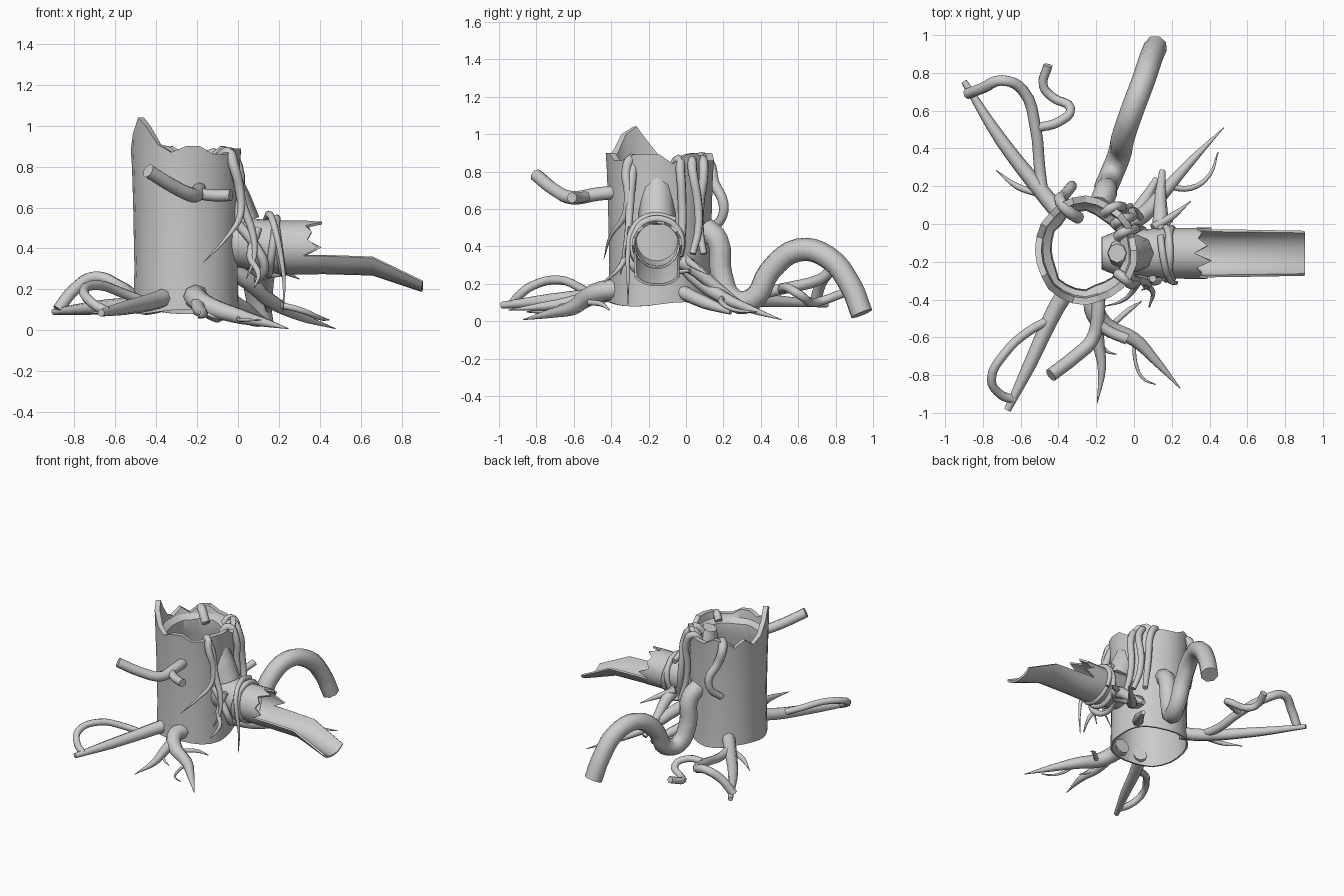
import bpy, bmesh, math, random
from math import sin, cos, pi

random.seed(4)
CX, CY = -0.255, -0.14


def finish(ob, angle=35):
    bpy.ops.object.select_all(action='DESELECT')
    ob.select_set(True)
    bpy.context.view_layer.objects.active = ob
    if ob.type == 'CURVE':
        bpy.ops.object.convert(target='MESH')
    for m in list(ob.modifiers):
        bpy.ops.object.modifier_apply(modifier=m.name)
    bpy.ops.object.shade_smooth_by_angle(angle=math.radians(angle))


def tube(name, r, pts, taper=None):
    """Round limb through (x, y, z) points; taper = end radius factor."""
    cu = bpy.data.curves.new(name, 'CURVE')
    cu.dimensions = '3D'
    cu.bevel_depth = r
    cu.bevel_resolution = 2
    cu.resolution_u = 4
    cu.use_fill_caps = True
    sp = cu.splines.new('BEZIER')
    sp.bezier_points.add(len(pts) - 1)
    for i, (b, p) in enumerate(zip(sp.bezier_points, pts)):
        b.co = p
        b.handle_left_type = b.handle_right_type = 'AUTO'
        t = i / (len(pts) - 1)
        b.radius = 1 if taper is None else 1 + (taper - 1) * t ** 2.3
    ob = bpy.data.objects.new(name, cu)
    bpy.context.collection.objects.link(ob)
    finish(ob, 62)
    return ob


def mesh_object(name, bm):
    bmesh.ops.recalc_face_normals(bm, faces=bm.faces)
    me = bpy.data.meshes.new(name)
    bm.to_mesh(me)
    bm.free()
    ob = bpy.data.objects.new(name, me)
    bpy.context.collection.objects.link(ob)
    return ob


# Hollow trunk: outer bark, jagged rim, inner ledge, open bottom
N = 24
wob = [1 + random.uniform(-0.025, 0.025) for _ in range(N)]
rim = [random.choice((0.84, 0.86, 0.89, 0.9)) for _ in range(N)]
rim[12:18] = [0.88, 0.96, 1.04, 1.0, 0.91, 0.87]
bm = bmesh.new()
profile = [(0.262, 0.09), (0.256, 0.3), (0.262, 0.6), (0.268, 0.8), (0.274, 'rim'),
           (0.24, 'rim'), (0.232, 0.84), (0.197, 0.81), (0.19, 0.72), (0.235, 0.6), (0.25, 0.09)]
rings = []
for r, z in profile:
    ring = []
    for i in range(N):
        a = 2 * pi * i / N
        w = wob[i]
        if r < 0.2:  # ragged hole
            w = 1 + (w - 1) * 3
        zz = rim[i] if z == 'rim' else z + (0.012 * sin(3 * a) if z == 0.09 else 0)
        ring.append(bm.verts.new((CX + r * w * cos(a), CY + r * 1.04 * w * sin(a), zz)))
    rings.append(ring)
for k in range(len(rings)):
    A, B = rings[k], rings[(k + 1) % len(rings)]
    for i in range(N):
        j = (i + 1) % N
        bm.faces.new((A[i], A[j], B[j], B[i]))
finish(mesh_object("trunk", bm), 30)

# Hollow side log with broken end, its lower part running out as a chute
M = 20
LY = -0.155
bm = bmesh.new()
stations = [(-0.16, 0.47, 0.075), (-0.08, 0.44, 0.105), (0.2, 0.405, 0.117), (0.34, 0.405, 0.118),
            (0.42, 0.405, 0.117), (0.66, 0.395, 0.114), (0.905, 0.31, 0.11)]
rings = []
for k, (x, zc, r) in enumerate(stations):
    ring = []
    for i in range(M):
        a = 2 * pi * i / M
        s = sin(a)
        xx = x
        if k == 3 and s > -0.5:
            xx += (0.07, -0.01, 0.02, 0.0, 0.05, -0.02)[i % 6]
        z = zc + r * s
        if k == 6:
            z = zc - r + (s + 1) * r * 0.55
        ring.append(bm.verts.new((xx, LY + r * 1.03 * cos(a), z)))
    rings.append(ring)
bm.faces.new(rings[0])
for k in range(len(rings) - 1):
    for i in range(M):
        j = (i + 1) % M
        if k >= 3 and not 11 <= i <= 18:
            continue
        bm.faces.new((rings[k][i], rings[k][j], rings[k + 1][j], rings[k + 1][i]))
bmesh.ops.delete(bm, geom=[v for v in bm.verts if not v.link_faces], context='VERTS')
log = mesh_object("hollow_log_chute", bm)
sol = log.modifiers.new("wall", 'SOLIDIFY')
sol.thickness = 0.014
sol.offset = -1
finish(log, 30)

# Swelling where the log meets the trunk
tube("log_buttress", 0.1, [(0.01, LY, 0.52), (-0.03, LY, 0.63), (-0.065, LY, 0.74), (-0.09, LY, 0.82)], 0.5)

# Broken front branch
tube("front_branch", 0.036, [(-0.19, -0.36, 0.69), (-0.19, -0.47, 0.68), (-0.22, -0.61, 0.66),
                             (-0.31, -0.7, 0.7), (-0.44, -0.8, 0.78)])
tube("front_branch_stub", 0.029, [(-0.2, -0.52, 0.67), (-0.13, -0.57, 0.66), (-0.035, -0.61, 0.66)])

# Large arched back root
tube("back_arch_root", 0.062, [(-0.18, 0.1, 0.5), (-0.15, 0.17, 0.43), (-0.15, 0.19, 0.25), (-0.12, 0.26, 0.11),
                               (-0.08, 0.36, 0.12), (-0.06, 0.45, 0.27), (-0.01, 0.6, 0.38),
                               (0.05, 0.76, 0.34), (0.09, 0.88, 0.19), (0.115, 0.94, 0.04)])

# Front roots
tube("front_root", 0.056, [(-0.2, -0.36, 0.17), (-0.21, -0.45, 0.16), (-0.15, -0.54, 0.12),
                           (0.0, -0.61, 0.07), (0.12, -0.73, 0.04), (0.245, -0.87, 0.008)], 0.05)
tube("front_root_spike", 0.036, [(-0.2, -0.48, 0.14), (-0.19, -0.62, 0.1), (-0.17, -0.76, 0.08),
                                 (-0.195, -0.95, 0.06)], 0.05)
tube("front_rootlet_a", 0.012, [(-0.18, -0.6, 0.1), (-0.15, -0.67, 0.08), (-0.09, -0.69, 0.05)], 0.2)
tube("front_rootlet_b", 0.016, [(-0.1, -0.52, 0.1), (-0.02, -0.45, 0.09), (0.04, -0.41, 0.06)], 0.2)
tube("front_rootlet_c", 0.01, [(0.0, -0.62, 0.06), (0.01, -0.74, 0.05), (0.05, -0.82, 0.05),
                               (0.115, -0.85, 0.05)], 0.3)

# Left front root with its loop
tube("left_front_root", 0.046, [(-0.36, -0.36, 0.16), (-0.42, -0.46, 0.14), (-0.55, -0.74, 0.11),
                                (-0.67, -0.985, 0.085)], 0.4)
tube("left_front_loop", 0.024, [(-0.43, -0.5, 0.13), (-0.56, -0.57, 0.18), (-0.68, -0.68, 0.22),
                                (-0.755, -0.82, 0.19), (-0.71, -0.9, 0.13), (-0.64, -0.93, 0.09)])

# Left back root with loop, curl and spike
tube("left_back_root", 0.046, [(-0.38, 0.04, 0.16), (-0.48, 0.16, 0.13), (-0.7, 0.44, 0.11),
                               (-0.9, 0.755, 0.09)], 0.35)
tube("left_back_loop", 0.03, [(-0.48, 0.14, 0.14), (-0.5, 0.3, 0.13), (-0.52, 0.5, 0.17),
                              (-0.59, 0.71, 0.22), (-0.7, 0.76, 0.26), (-0.8, 0.72, 0.2),
                              (-0.88, 0.69, 0.1)])
tube("left_back_curl", 0.025, [(-0.51, 0.51, 0.17), (-0.4, 0.54, 0.18), (-0.335, 0.61, 0.14),
                               (-0.43, 0.67, 0.1), (-0.48, 0.73, 0.11), (-0.455, 0.84, 0.15)])
tube("left_back_spike", 0.02, [(-0.5, 0.16, 0.12), (-0.62, 0.2, 0.1), (-0.73, 0.285, 0.08)], 0.1)

# Right back roots
tube("right_back_root", 0.046, [(-0.04, 0.0, 0.3), (0.05, 0.05, 0.24), (0.15, 0.16, 0.15),
                                (0.3, 0.33, 0.07), (0.475, 0.51, 0.008)], 0.05)
tube("right_back_rootlet", 0.016, [(0.17, 0.2, 0.13), (0.3, 0.19, 0.1), (0.4, 0.26, 0.06),
                                   (0.445, 0.38, 0.05)], 0.2)
tube("right_back_knee", 0.042, [(0.13, -0.05, 0.33), (0.14, 0.03, 0.29), (0.14, 0.14, 0.2),
                                (0.15, 0.28, 0.1)], 0.4)
tube("right_back_spike", 0.024, [(0.1, -0.02, 0.35), (0.2, 0.04, 0.3), (0.3, 0.12, 0.25)], 0.1)
tube("lower_right_root", 0.04, [(-0.06, -0.03, 0.16), (0.04, 0.1, 0.1), (0.12, 0.24, 0.05)], 0.4)

# Vines ringed around the log
for k, (x, tilt, r) in enumerate(((0.17, 0.02, 0.137), (0.2, -0.02, 0.132))):
    tube(f"log_ring_vine_{k}", 0.019, [(x + tilt * sin(a), LY + r * cos(a), 0.41 + r * sin(a))
                                       for a in (-0.5 + i * 2 * pi / 10 for i in range(11))])
tube("log_hanging_vine", 0.019, [(0.14, -0.06, 0.54), (0.155, -0.18, 0.565), (0.18, -0.28, 0.5),
                                 (0.21, -0.31, 0.36), (0.225, -0.31, 0.24), (0.22, -0.31, 0.09)], 0.1)
tube("log_under_vine", 0.024, [(0.0, -0.29, 0.52), (0.08, -0.3, 0.42), (0.13, -0.29, 0.31),
                               (0.1, -0.22, 0.25), (0.11, -0.08, 0.26), (0.2, 0.02, 0.27)], 0.4)
tube("log_side_vine", 0.02, [(0.1, -0.29, 0.5), (0.06, -0.32, 0.36), (0.1, -0.36, 0.28),
                             (0.08, -0.44, 0.21)], 0.2)

# Front right vines climbing over the rim
tube("front_right_vine", 0.027, [(-0.09, -0.26, 0.83), (-0.05, -0.29, 0.87), (-0.02, -0.32, 0.8),
                                 (0.01, -0.31, 0.68), (0.01, -0.33, 0.56), (-0.05, -0.4, 0.46),
                                 (-0.17, -0.44, 0.33)], 0.05)
tube("front_right_vine_branch", 0.026, [(-0.05, -0.28, 0.85), (-0.01, -0.29, 0.76), (0.02, -0.3, 0.62),
                                        (0.07, -0.31, 0.48), (0.08, -0.33, 0.36), (0.04, -0.35, 0.25)], 0.1)

# Right side vines running down from the rim
for k, (x, y, dy) in enumerate(((-0.02, -0.03, 0.01), (-0.035, 0.035, 0.03), (-0.09, 0.095, -0.02))):
    tube(f"right_side_vine_{k}", 0.026, [(x - 0.07, y - 0.04, 0.82), (x - 0.03, y - 0.01, 0.865),
                                         (x + 0.02, y, 0.8), (x + 0.025, y + dy, 0.62),
                                         (x + 0.04, y + dy, 0.48), (x + 0.07, y, 0.36)], 0.7)

# Back vine over the rim
tube("back_rim_vine", 0.032, [(-0.29, 0.03, 0.8), (-0.35, 0.07, 0.87), (-0.39, 0.12, 0.85),
                              (-0.37, 0.15, 0.74), (-0.33, 0.2, 0.63), (-0.34, 0.19, 0.55),
                              (-0.38, 0.12, 0.48)], 0.7)
